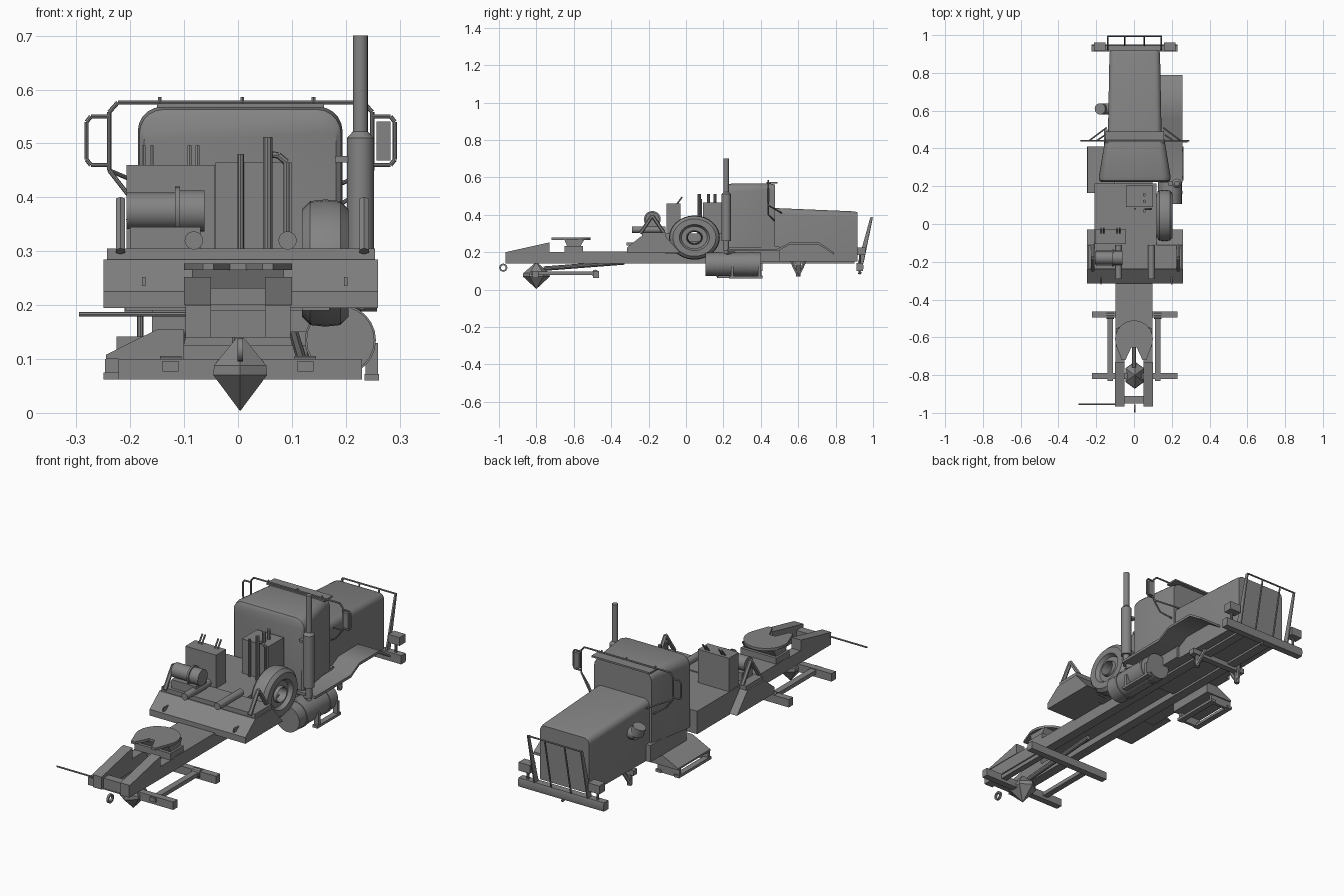
import bpy, bmesh, math
from mathutils import Vector, Matrix

cube = bpy.data.objects.get("Cube")
if cube:
    bpy.data.objects.remove(cube)

grey = bpy.data.materials.new("plain grey")
grey.use_nodes = True
grey.diffuse_color = (0.23, 0.23, 0.23, 1)
grey.node_tree.nodes["Principled BSDF"].inputs["Base Color"].default_value = grey.diffuse_color
parts = []


def finish(name, bm):
    bmesh.ops.recalc_face_normals(bm, faces=bm.faces)
    mesh = bpy.data.meshes.new(name)
    bm.to_mesh(mesh)
    bm.free()
    mesh.materials.append(grey)
    ob = bpy.data.objects.new(name, mesh)
    bpy.context.collection.objects.link(ob)
    parts.append(ob)
    return ob


def skin(name, rings):
    """Bridge equal closed rings of points and cap both ends."""
    bm = bmesh.new()
    loops = [[bm.verts.new(p) for p in ring] for ring in rings]
    n = len(loops[0])
    for a, b in zip(loops, loops[1:]):
        for i in range(n):
            j = (i + 1) % n
            bm.faces.new((a[i], a[j], b[j], b[i]))
    bm.faces.new(loops[0])
    bm.faces.new(loops[-1])
    return finish(name, bm)


def prism(name, axis, profile, a, b):
    """Extrude a profile along x (y, z points), y (x, z) or z (x, y)."""
    place = {"x": lambda p, t: (t, p[0], p[1]),
             "y": lambda p, t: (p[0], t, p[1]),
             "z": lambda p, t: (p[0], p[1], t)}[axis]
    return skin(name, [[place(p, t) for p in profile] for t in (a, b)])


def box(name, x0, x1, y0, y1, z0, z1):
    return prism(name, "z", [(x0, y0), (x1, y0), (x1, y1), (x0, y1)], z0, z1)


def rod(name, points, r, n=8, r2=None):
    """Round bars joining the points in turn."""
    bm = bmesh.new()
    for p, q in zip(points, points[1:]):
        p, q = Vector(p), Vector(q)
        d = q - p
        m = Matrix.Translation((p + q) / 2) @ d.to_track_quat("Z", "Y").to_matrix().to_4x4()
        bmesh.ops.create_cone(bm, cap_ends=True, segments=n, radius1=r,
                              radius2=r if r2 is None else r2, depth=d.length, matrix=m)
    return finish(name, bm)


def lathe_x(name, profile, centre, stretch=1, n=32):
    """Spin a closed (radius, x) section around the x axis."""
    bm = bmesh.new()
    cx, cy, cz = centre
    loops = []
    for k in range(n):
        t = math.tau * k / n
        loops.append([bm.verts.new((cx + x, cy + r * stretch * math.cos(t), cz + r * math.sin(t)))
                      for r, x in profile])
    m = len(profile)
    for k in range(n):
        a, b = loops[k], loops[(k + 1) % n]
        for i in range(m):
            j = (i + 1) % m
            bm.faces.new((a[i], a[j], b[j], b[i]))
    return finish(name, bm)


def arch(y, w, z0, z1, r, cx=0.004):
    """Cross-section with rounded top corners."""
    pts = [(cx - w, y, z0), (cx + w, y, z0)]
    for side in (0, 1):
        for k in range(6):
            t = math.pi / 2 * (k / 5 + side)
            x = (w - r) * (1 - 2 * side) + r * math.cos(t)
            pts.append((cx + x, y, z1 - r + r * math.sin(t)))
    return pts


# chassis rails, ramps and plates
for s, side in ((-1, "right"), (1, "left")):
    box(side + "_rail", s * .05, s * .097, -.965, .9, .14, .2)
    prism(side + "_ramp", "x", [(-.965, .2), (-.73, .2), (-.73, .252)], s * .05, s * .1)
box("chassis_plate", -.097, .097, -.62, .9, .17, .203)
box("rear_crossmember", -.06, .06, -.95, -.91, .14, .19)
rod("rear_marker_rod", [(-.295, -.955, .183), (-.06, -.955, .183)], .004)
lathe_x("tow_ring", [(.022, -.005), (.022, .005), (.013, .005), (.013, -.005)], (.004, -.977, .117), 1, 16)

# fifth wheel coupling
plate = [(.1 * math.cos(t * math.pi / 12), -.61 + .1 * math.sin(t * math.pi / 12)) for t in range(-1, 14)]
plate += [(-.065, -.72), (-.045, -.72), (-.015, -.655), (.015, -.655), (.045, -.72), (.065, -.72)]
prism("coupling_plate", "z", plate, .265, .277)
prism("coupling_saddle", "x", [(-.65, .265), (-.545, .265), (-.565, .23), (-.635, .23)], -.085, .085)
box("coupling_base", -.095, .095, -.65, -.55, .2, .232)

# rear axles, trailing arms, differential and drive shaft
for y in (-.48, -.805):
    box("rear_axle", -.222, .23, y - .016, y + .016, .062, .1)
for x in (-.125, .125):
    box("trailing_arm", x - .015, x + .015, -.83, -.47, .077, .096)
    rod("trailing_arm_pin", [(x - .02, -.485, .086), (x + .02, -.485, .086)], .02, 10)
skin("differential", [[(.004 + r * .8 * math.cos(k * math.pi / 3 + math.pi / 6),
                        -.8 + r * math.sin(k * math.pi / 3 + math.pi / 6), z) for k in range(6)]
                      for r, z in ((.001, .004), (.072, .07), (.07, .088), (.001, .147))])
rod("drive_shaft", [(0, -.76, .112), (0, -.33, .145)], .012, 10)

# rear deck with sloped apron
prism("deck_apron", "x", [(-.315, .195), (-.315, .225), (-.24, .285), (-.11, .285), (-.03, .195)], -.25, .26)
box("deck_top", -.243, .254, -.235, -.11, .285, .305)
box("mid_deck", -.21, .12, -.11, .215, .19, .3)
box("tool_box", -.207, -.043, -.105, -.03, .3, .46)
box("rear_cabinet", -.042, .1, .09, .205, .3, .465)
for x in (-.175, -.16, -.09, -.075):
    rod("box_lever", [(x, -.05, .455), (x, -.02, .495)], .004, 6)
for x in (-.082, .092):
    rod("deck_tube", [(x, -.29, .32), (x, -.11, .32)], .017, 16)
for x in (-.175, .2):
    box("apron_slot", x - .003, x + .003, -.319, -.275, .235, .252)

# winch and its A-shaped brackets
rod("winch_drum", [(-.207, -.18, .375), (-.065, -.18, .375)], .034, 20)
rod("winch_flange", [(-.117, -.18, .375), (-.108, -.18, .375)], .045, 20)
rod("winch_hub", [(-.11, -.18, .375), (-.062, -.18, .375)], .038, 20)
box("winch_foot", -.2, -.07, -.22, -.14, .3, .345)
for x in (-.218, .234):
    for y in (-.245, -.115):
        rod("bracket_leg", [(x, y, .3), (x, -.18, .395)], .01, 6)

# spare wheel
lathe_x("spare_wheel", [(.115, -.028), (.118, 0), (.115, .028), (.1, .043), (.07, .043), (.06, .025),
                        (.038, .025), (.034, .04), (.03, 0), (.034, -.04), (.07, -.043), (.1, -.043)],
        (.162, .045, .278), 1.15)
box("spare_wheel_mount", .11, .17, -.06, .15, .19, .26)

# pipes behind the cab
rod("tall_pipe", [(.005, .08, .3), (.005, .08, .48)], .006)
rod("hooked_pipe", [(.055, .08, .48), (.075, .08, .478), (.09, .08, .465), (.09, .08, .3)], .006)
for y in (.07, .12, .155):
    rod("stack_pipe", [(.055, y, .3), (.055, y, .512)], .009, 10)

# exhaust
rod("exhaust_muffler", [(.227, .215, .26), (.227, .215, .51)], .025, 20)
rod("muffler_cap", [(.227, .215, .51), (.227, .215, .522)], .025, 20, .014)
rod("exhaust_stack", [(.227, .215, .51), (.227, .215, .7)], .014, 16)
rod("exhaust_elbow", [(.227, .215, .27), (.227, .215, .205), (.17, .26, .185)], .015, 12)
box("exhaust_clamp", .18, .22, .205, .225, .465, .477)

# cab
skin("cab", [arch(.222, .178, .225, .55, .045), arch(.23, .187, .225, .563, .045),
             arch(.25, .19, .225, .568, .045), arch(.44, .158, .225, .568, .035),
             arch(.475, .152, .225, .562, .035)])
prism("roof_visor", "x", [(.43, .566), (.49, .566), (.49, .574), (.43, .574)], -.15, .16)
for x in (-.145, .008, .14):
    rod("roof_marker", [(x, .44, .565), (x, .44, .586)], .004, 6)

# hood
skin("hood", [arch(.47, .142, .15, .436, .03), arch(.9, .134, .15, .418, .03),
              arch(.918, .13, .15, .412, .025)])
rod("air_intake", [(-.13, .61, .33), (-.165, .61, .33), (-.18, .61, .37)], .03, 14)

# rail over the cab and mirrors
for s, side in ((-1, "right"), (1, "left")):
    def at(x, z, y=.44):
        return (.005 + s * x, y, z)
    rod(side + "_cab_rail", [at(0, .576), at(.228, .576), at(.244, .558), at(.244, .45), at(.205, .4),
                             at(.16, .37, .47)], .004)
    rod(side + "_mirror_loop", [at(.244, .55), at(.278, .55), at(.286, .54), at(.286, .47),
                                at(.278, .46), at(.244, .46)], .004)
    rod(side + "_rail_stay", [at(.244, .45), at(.15, .41, .51)], .004)
box("left_mirror", .257, .283, .432, .446, .468, .541)

# fuel tank and steps
rod("fuel_tank", [(.19, .105, .135), (.19, .4, .135)], .063, 24)
for y in (.16, .34):
    rod("tank_strap", [(.19, y, .135), (.19, y + .015, .135)], .066, 24)
box("left_step", .235, .262, .23, .41, .06, .072)
for y in (.24, .385):
    box("left_step_hanger", .237, .26, y, y + .015, .06, .13)
prism("step_box", "y", [(-.1, .1), (-.245, .1), (-.245, .108), (-.15, .155), (-.1, .155)], .165, .41)
for x in (-.247, -.15):
    box("right_step_bar", x - .003, x + .025, .165, .41, .062, .075)
for y in (.17, .39):
    box("right_step_hanger", -.247, -.13, y, y + .014, .062, .1)

# fender beside the hood
top = [(.22, .218), (.49, .218), (.555, .252), (.71, .252), (.79, .2)]
prism("fender_side", "x", top + [(.79, .188), (.71, .24), (.555, .24), (.49, .205), (.22, .205)], .135, .258)
box("cab_sill", -.16, .16, .225, .5, .15, .23)

# front axle
box("front_axle", -.15, .155, .585, .615, .125, .15)
for s in (-1, 1):
    for y in (.56, .64):
        rod("axle_stay", [(s * .1, y, .16), (s * .125, .6, .075)], .009, 6)
    rod("axle_spindle", [(s * .12, .6, .07), (s * .12, .6, .215)], .012, 8)

# bumper, slanted guard and lamps
prism("front_bumper", "x", [(.912, .1), (.945, .1), (.95, .12), (.945, .142), (.912, .142)], -.225, .23)
guard = [(.945, .14), (.995, .385)]
for x in (-.138, -.05, .055, .145):
    rod("guard_upright", [(x, y, z) for y, z in guard], .004)
rod("guard_top_bar", [(-.14, .995, .385), (.147, .995, .385)], .004)
for x in (-.138, .145):
    prism("guard_end_plate", "x", [(.918, .14), (.945, .14), (.995, .385), (.985, .385)], x - .004, x + .004)
for s in (-1, 1):
    x = .004 + s * .185
    box("front_lamp", x - .03, x + .03, .915, .96, .185, .225)
    rod("lamp_post", [(x, .93, .13), (x, .93, .19)], .006)
rod("bumper_hook", [(.004, .925, .1), (.004, .935, .085), (.004, .922, .09)], .006)

# keep edges crisp, round surfaces smooth
bpy.ops.object.select_all(action="DESELECT")
for ob in parts:
    ob.select_set(True)
bpy.context.view_layer.objects.active = parts[0]
bpy.ops.object.shade_smooth_by_angle(angle=math.radians(35))
